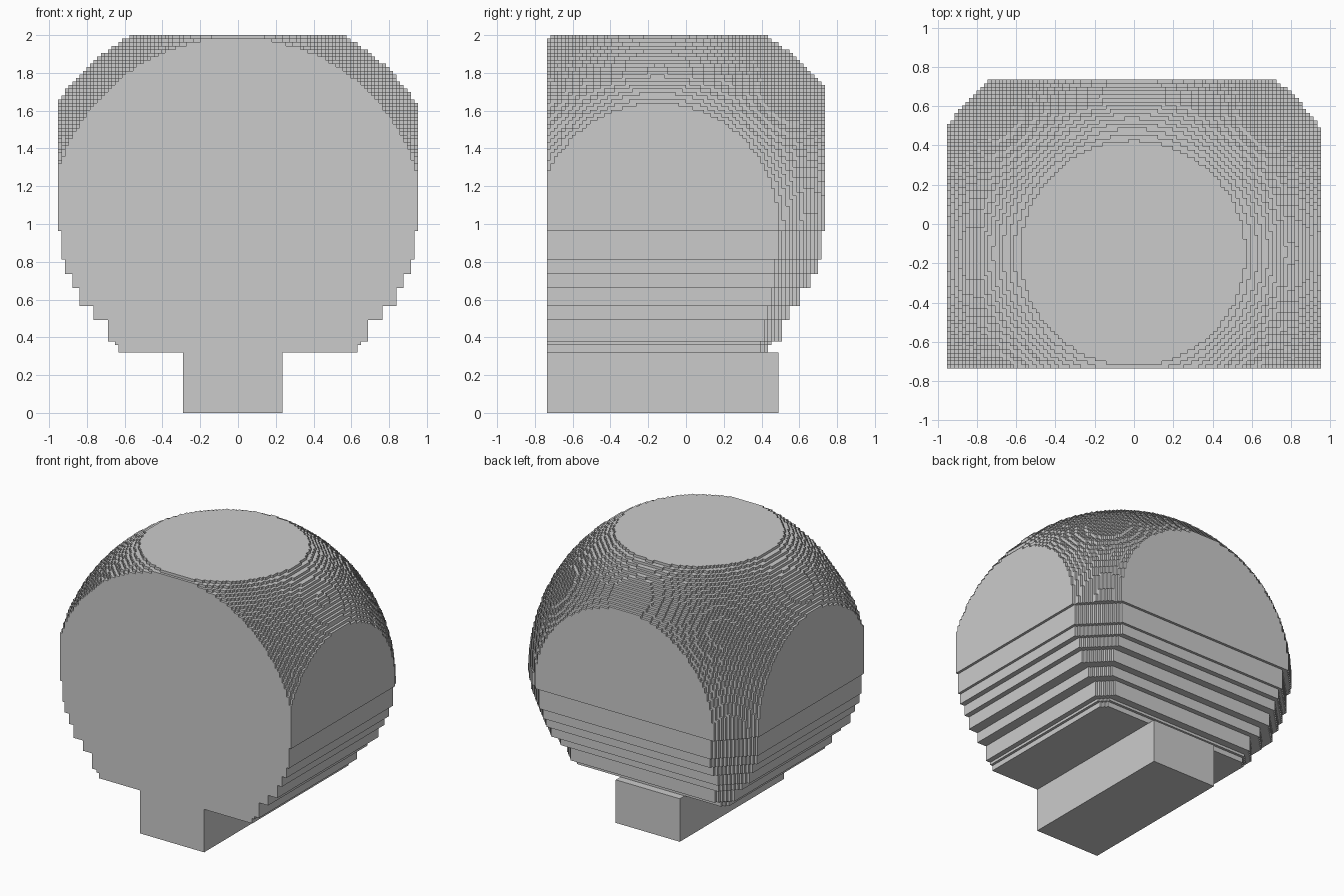
import bpy, bmesh

if "Cube" in bpy.data.objects:
    bpy.data.objects.remove(bpy.data.objects["Cube"])

V = 2 / 106                      # size of one block
NX, NY = 101, 78                 # crown footprint in blocks
MID = 51                         # layer where dome meets stepped underside
CX, CY, CZ, R2 = -0.005, -0.15, 1.0, 1.312   # dome sphere

# underside steps: (bottom layer, inset at the sides, inset at the back)
STEPS = [(17, 17, 16), (19, 16, 15), (20, 14, 12), (26, 10, 10), (30, 6, 7),
         (35, 4, 4), (39, 2, 2), (43, 1, 1)]


def px(i):
    return (i - NX / 2) * V


def py(j):
    return (j - NY / 2) * V


def column(i, j):
    """Bottom and top layer of the crown at one block column, or None."""
    if not (0 <= i < NX and 0 <= j < NY):
        return None
    x, y = px(i + 0.5), py(j + 0.5)
    rest = R2 - (x - CX) ** 2 - (y - CY) ** 2
    if rest < 0:
        return None
    top = min(106, int((CZ + rest ** 0.5) / V + 0.5))
    if top <= MID:
        return None
    for layer, ix, iy in STEPS:
        half, back = (NX / 2 - ix) * V, (NY / 2 - iy) * V
        chamfer = max(0.255 - 0.7 * iy * V, 0)
        if abs(x) < half and y < back and abs(x) + y < half + back - chamfer:
            return layer, top
    return MID, top


# rounded, block-stepped crown
bm = bmesh.new()
cols = {(i, j): column(i, j) for i in range(-1, NX + 1) for j in range(-1, NY + 1)}


def quad(points):
    bm.faces.new([bm.verts.new(p) for p in points])


def wall(a, b, z0, z1):
    if z1 > z0:
        quad([(*a, z0 * V), (*b, z0 * V), (*b, z1 * V), (*a, z1 * V)])


for (i, j), c in cols.items():
    if c is None:
        continue
    lo, hi = c
    x0, x1, y0, y1 = px(i), px(i + 1), py(j), py(j + 1)
    ring = [(x0, y0), (x1, y0), (x1, y1), (x0, y1)]
    quad([(*p, hi * V) for p in ring])
    quad([(*p, lo * V) for p in reversed(ring)])
    for k, (di, dj) in enumerate([(0, -1), (1, 0), (0, 1), (-1, 0)]):
        a, b = ring[k], ring[(k + 1) % 4]
        n = cols[(i + di, j + dj)]
        if n is None:
            wall(a, b, lo, hi)
        else:
            wall(a, b, lo, n[0])
            wall(a, b, n[1], hi)

bmesh.ops.remove_doubles(bm, verts=bm.verts[:], dist=V * 0.05)
mesh = bpy.data.meshes.new("crown")
bm.to_mesh(mesh)
bm.free()
bpy.context.collection.objects.link(bpy.data.objects.new("crown", mesh))

# square trunk, flush with the front of the crown
tx0, tx1, ty0, ty1, tz = px(35), px(63), py(0), py(65), 17 * V
bpy.ops.mesh.primitive_cube_add(size=1, location=((tx0 + tx1) / 2, (ty0 + ty1) / 2, tz / 2))
trunk = bpy.context.object
trunk.name = "trunk"
trunk.scale = (tx1 - tx0, ty1 - ty0, tz)
